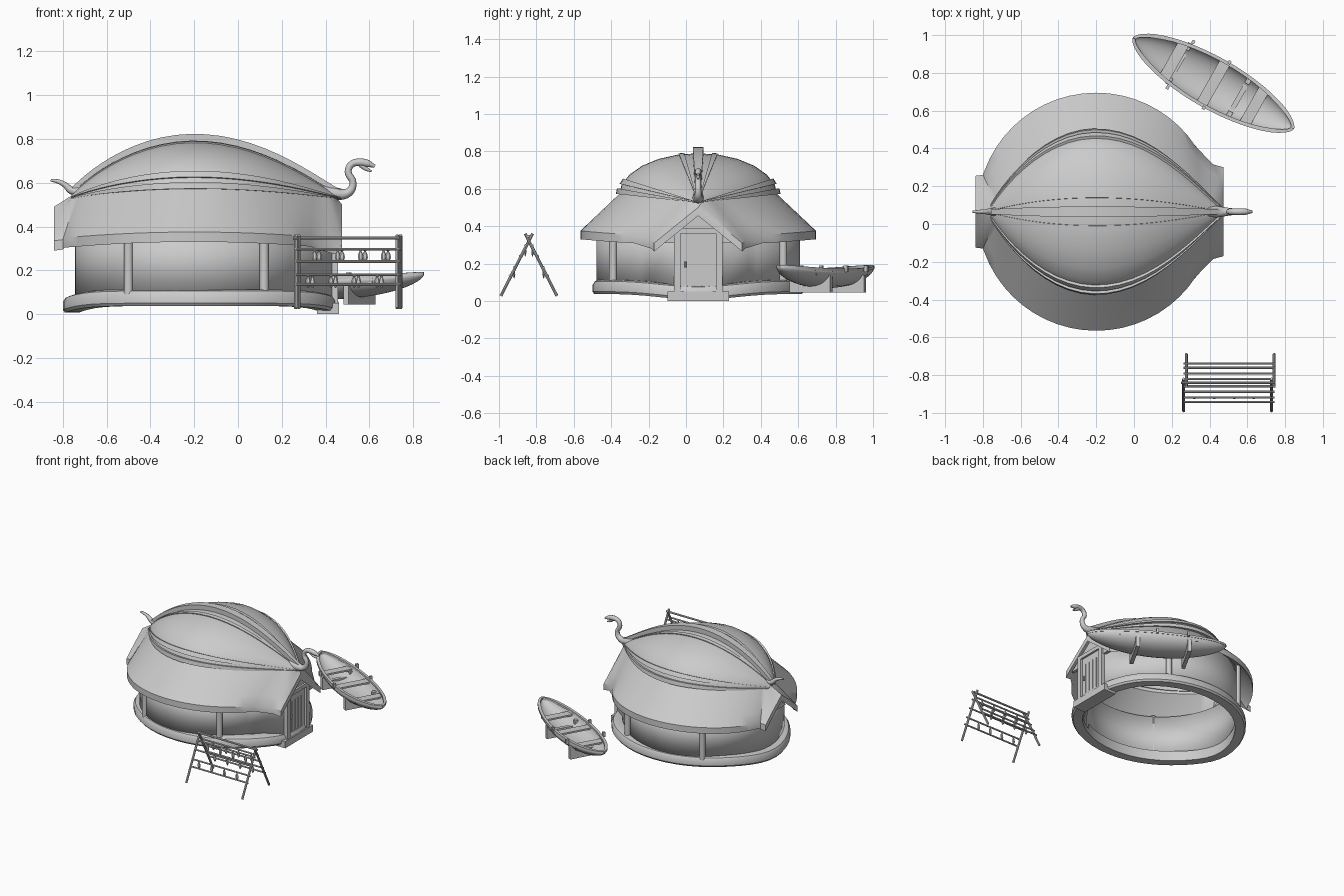
import bpy, math
from math import sin, cos, pi, radians
from mathutils import Vector, Matrix

if "Cube" in bpy.data.objects:
    bpy.data.objects.remove(bpy.data.objects["Cube"])

CY = 0.065            # y of the hut's long axis


def mesh(name, verts, faces, angle=35):
    me = bpy.data.meshes.new(name)
    me.from_pydata([tuple(v) for v in verts], [], faces)
    ob = bpy.data.objects.new(name, me)
    bpy.context.collection.objects.link(ob)
    import bmesh
    bm = bmesh.new()
    bm.from_mesh(me)
    bmesh.ops.remove_doubles(bm, verts=bm.verts, dist=1e-5)
    bmesh.ops.recalc_face_normals(bm, faces=bm.faces)
    bm.to_mesh(me)
    bm.free()
    for p in me.polygons:
        p.use_smooth = True
    me.set_sharp_from_angle(angle=radians(angle))
    return ob


def loft(name, rows, close_u=False, close_v=False, caps=False, thick=0):
    n, m = len(rows), len(rows[0])
    faces = []
    for i in range(n if close_u else n - 1):
        for j in range(m if close_v else m - 1):
            a, b, k = i * m, (i + 1) % n * m, (j + 1) % m
            faces.append((a + j, a + k, b + k, b + j))
    if caps:
        faces += [tuple(range(m)), tuple(range((n - 1) * m, n * m))]
    ob = mesh(name, [v for r in rows for v in r], faces)
    if thick:
        s = ob.modifiers.new("thickness", 'SOLIDIFY')
        s.thickness = thick
        s.offset = 0
    return ob


def box(name, lo, hi):
    v = [(x, y, z) for x in (lo[0], hi[0]) for y in (lo[1], hi[1]) for z in (lo[2], hi[2])]
    return mesh(name, v, [(0, 1, 3, 2), (4, 6, 7, 5), (0, 4, 5, 1), (2, 3, 7, 6), (0, 2, 6, 4), (1, 5, 7, 3)])


def rod(name, a, b, r, sides=8):
    a, b = Vector(a), Vector(b)
    q = (b - a).to_track_quat('Z', 'Y')
    ring = [q @ Vector((r * cos(2 * pi * k / sides), r * sin(2 * pi * k / sides), 0)) for k in range(sides)]
    return loft(name, [[p + v for v in ring] for p in (a, b)], close_v=True, caps=True)


def tube(name, pts):
    cu = bpy.data.curves.new(name, 'CURVE')
    cu.dimensions = '3D'
    cu.bevel_depth = 1
    cu.bevel_resolution = 2
    cu.use_fill_caps = True
    sp = cu.splines.new('BEZIER')
    sp.bezier_points.add(len(pts) - 1)
    for p, (x, z, r) in zip(sp.bezier_points, pts):
        p.co = (x, CY, z)
        p.radius = r
        p.handle_left_type = p.handle_right_type = 'AUTO'
    sp.resolution_u = 5
    ob = bpy.data.objects.new(name, cu)
    bpy.context.collection.objects.link(ob)


# Upturned hull roof: fullness along x, then points on its section
def full(x):
    t = (x + 0.2) / (0.57 if x < -0.2 else 0.68)
    return max(0, 1 - t * t) ** (0.9 if x < -0.2 else 1.15)


def hull(x, deg, off=0):
    f, a = full(x), radians(deg)
    zr, zk = 0.525 + 0.035 * f, 0.53 + 0.26 * f
    return Vector((x, CY + (0.425 * f + off) * cos(a), zr + (zk - zr + off) * sin(a)))


xs = [-0.145 - 0.615 * cos(pi * i / 28) for i in range(29)]
loft("hull_roof", [[hull(x, 15 * k) for k in range(13)] for x in xs])
for n, (a, b, o) in enumerate([(3, 10, 0.016), (16, 23, 0.012), (76, 80, 0.006)]):
    for s in (0, 1):
        m = lambda d: 180 - d if s else d
        loft(f"strake_{n}_{s}", [[hull(x, m(a), -0.01), hull(x, m(a), o), hull(x, m(b), o), hull(x, m(b), -0.01)]
                                 for x in xs], close_v=True, caps=True)
keel = []
for x in xs:
    z, w = hull(x, 90).z, 0.012 + 0.016 * full(x)
    keel.append([(x, CY - w, z - 0.01), (x, CY + w, z - 0.01), (x, CY + w, z + 0.033), (x, CY - w, z + 0.033)])
loft("keel", keel, close_v=True, caps=True)

# Serpent prow and tail
tube("prow_neck", [(0.36, 0.57, 0.03), (0.44, 0.55, 0.03), (0.505, 0.556, 0.02), (0.525, 0.6, 0.016),
                   (0.503, 0.65, 0.016), (0.52, 0.685, 0.016), (0.56, 0.693, 0.018), (0.59, 0.688, 0.017), (0.625, 0.675, 0.007)])
tube("prow_jaw", [(0.56, 0.682, 0.012), (0.585, 0.663, 0.009), (0.61, 0.652, 0.004)])
tube("stern_tail", [(-0.7, 0.56, 0.03), (-0.76, 0.565, 0.018), (-0.79, 0.59, 0.013), (-0.82, 0.605, 0.01), (-0.855, 0.612, 0.006)])

# Skirt roof: round eave with a gable at each end
half = [(0.475, 0, 0.5), (0.475, 0.118, 0.405), (0.475, 0.235, 0.31), (0.42, 0.25, 0.325)]
for i in range(21):
    a = radians(33 + 127 * i / 20)
    half.append((-0.2 + 0.63 * cos(a), 0.63 * sin(a), 0.345 + 0.03 * sin(a) ** 2))
half += [(-0.8, 0.195, 0.34), (-0.84, 0.19, 0.335), (-0.84, 0.095, 0.415), (-0.84, 0, 0.49)]
eave = half + [(x, -y, z) for x, y, z in half[-2:0:-1]]
rows = []
for x, y, z in eave:
    xi = -0.16 + 0.605 * cos(math.atan2(y, x + 0.2))
    inner = hull(xi, 0 if y >= 0 else 180, -0.002)
    inner.z += 0.012
    outer = Vector((x, CY + y, z))
    low = outer - Vector((0, 0, 0.045))
    under = low.lerp(inner, 0.04)
    rows.append([inner, inner.lerp(outer, 0.35), inner.lerp(outer, 0.7), outer, low, under,
                 inner.lerp(outer, 0.7) - Vector((0, 0, 0.025)), inner - Vector((0, 0, 0.025))])
loft("skirt_roof", rows, close_u=True, close_v=True)

# Wall with a short entrance passage
plan = [(0.42, 0), (0.42, 0.13)]
for i in range(25):
    a = radians(29 + 151 * i / 24)
    plan.append((-0.2 + 0.535 * cos(a), 0.535 * sin(a)))
plan += [(x, -y) for x, y in plan[-2:0:-1]]
loft("wall", [[(x, CY + y, 0.07), (x, CY + y, 0.4)] for x, y in plan], close_u=True, thick=0.02)
for name, x, w, z0, z1 in (("front_gable", 0.43, 0.21, 0.31, 0.48), ("back_gable", -0.745, 0.17, 0.33, 0.47)):
    loft(name, [[(x + d, CY - w, z0), (x + d, CY + w, z0), (x + d, CY, z1)] for d in (-0.012, 0.012)],
         close_v=True, caps=True)

# Foundation ring, dipping at both ends
ring = []
for i in range(48):
    a = 2 * pi * i / 48
    dip = 0.03 * cos(a) ** 8
    ring.append([(-0.17 + (0.63 - d) * cos(a), CY + (0.565 - d) * sin(a), z - dip)
                 for d, z in ((0.01, 0.037), (0, 0.05), (0, 0.085), (0.012, 0.105), (0.03, 0.112), (0.075, 0.112), (0.075, 0.037))])
loft("foundation", ring, close_u=True, close_v=True)
box("threshold", (0.36, CY - 0.165, 0), (0.462, CY + 0.165, 0.05))

# Posts around the wall
for sx in (-1, 1):
    for sy in (-1, 1):
        p = (-0.19 + 0.31 * sx, CY + 0.455 * sy)
        rod("wall_post", (*p, 0.09), (*p, 0.41), 0.021, 12)

# Door, frame, planks and handle
box("door", (0.42, CY - 0.095, 0.05), (0.436, CY + 0.095, 0.36))
for s in (-1, 1):
    c = CY + 0.112 * s
    box("door_jamb", (0.41, c - 0.017, 0.045), (0.457, c + 0.017, 0.385))
box("door_lintel", (0.41, CY - 0.13, 0.36), (0.457, CY + 0.13, 0.388))
for k in range(5):
    c = CY - 0.076 + 0.038 * k
    box("door_plank", (0.43, c - 0.016, 0.055), (0.442, c + 0.016, 0.355))
rod("door_handle", (0.45, CY - 0.07, 0.18), (0.45, CY - 0.07, 0.21), 0.007)

# Rowing boat on two cradles
B = Matrix.Translation((0.42, 0.745, 0)) @ Matrix.Rotation(radians(-29.5), 4, 'Z')
hull_rows, rims = [], ([], [])
for i in range(25):
    t = -cos(pi * i / 24)
    u, f = 0.485 * t, max(0.0001, 1 - t * t) ** 0.62
    w, zr, d = 0.132 * f, 0.165 + 0.02 * t * t, 0.088 * f + 0.004
    hull_rows.append([B @ Vector((u, w * cos(pi * k / 12), zr - d * sin(pi * k / 12))) for k in range(13)])
    for s, r in zip((-1, 1), rims):
        r.append([B @ Vector((u * (1 + e / 0.485), s * (w + e * min(1, f * 2)), zr + h))
                  for e, h in ((-0.012, -0.008), (0.006, -0.008), (0.006, 0.008), (-0.012, 0.008))])
loft("boat_hull", hull_rows, thick=0.01)
for s, r in zip(("left", "right"), rims):
    loft(f"boat_rim_{s}", r, close_v=True, caps=True)
for u, w in ((-0.24, 0.108), (0, 0.125), (0.25, 0.105)):
    box("boat_seat", (u - 0.03, -w, 0.14), (u + 0.03, w, 0.152)).matrix_world = B
for u in (-0.21, 0.155):
    box("boat_cradle", (u - 0.013, -0.125, 0.045), (u + 0.013, 0.125, 0.105)).matrix_world = B
    for s in (-1, 1):
        box("cradle_arm", (u - 0.013, s * 0.105 - 0.02, 0.1), (u + 0.013, s * 0.105 + 0.02, 0.14)).matrix_world = B
for u in (-0.2, 0.02):
    for s in (-1, 1):
        box("oar_peg", (u - 0.008, s * 0.138 - 0.01, 0.155), (u + 0.008, s * 0.138 + 0.01, 0.19)).matrix_world = B

# Fish drying rack
RY = -0.84
for x in (0.27, 0.735):
    for s in (-1, 1):
        rod("rack_leg", (x + 0.007 * s, RY + 0.15 * s, 0.027), (x + 0.007 * s, RY - 0.02 * s, 0.36), 0.008)
rod("ridge_pole", (0.25, RY, 0.347), (0.75, RY, 0.347), 0.007)
for s in (-1, 1):
    for z, fish in ((0.297, 1), (0.24, 0), (0.18, 1), (0.135, 0)):
        y = RY + s * 0.51 * (0.335 - z)
        rod("rack_rail", (0.262, y, z), (0.745, y, z), 0.006)
        for k in range(4 if fish else 0):
            x = (0.33 if z < 0.2 else 0.36) + 0.105 * k + 0.01 * s
            prof = [(0, 0.002), (0.008, 0.009), (0.012, 0.004), (0.025, 0.011), (0.04, 0.013), (0.052, 0.009), (0.062, 0.002)]
            loft("dried_fish", [[(x + r * cos(pi * j / 3), y + 0.55 * r * sin(pi * j / 3), z + 0.002 - h) for j in range(6)]
                                for h, r in prof], close_v=True, caps=True)
